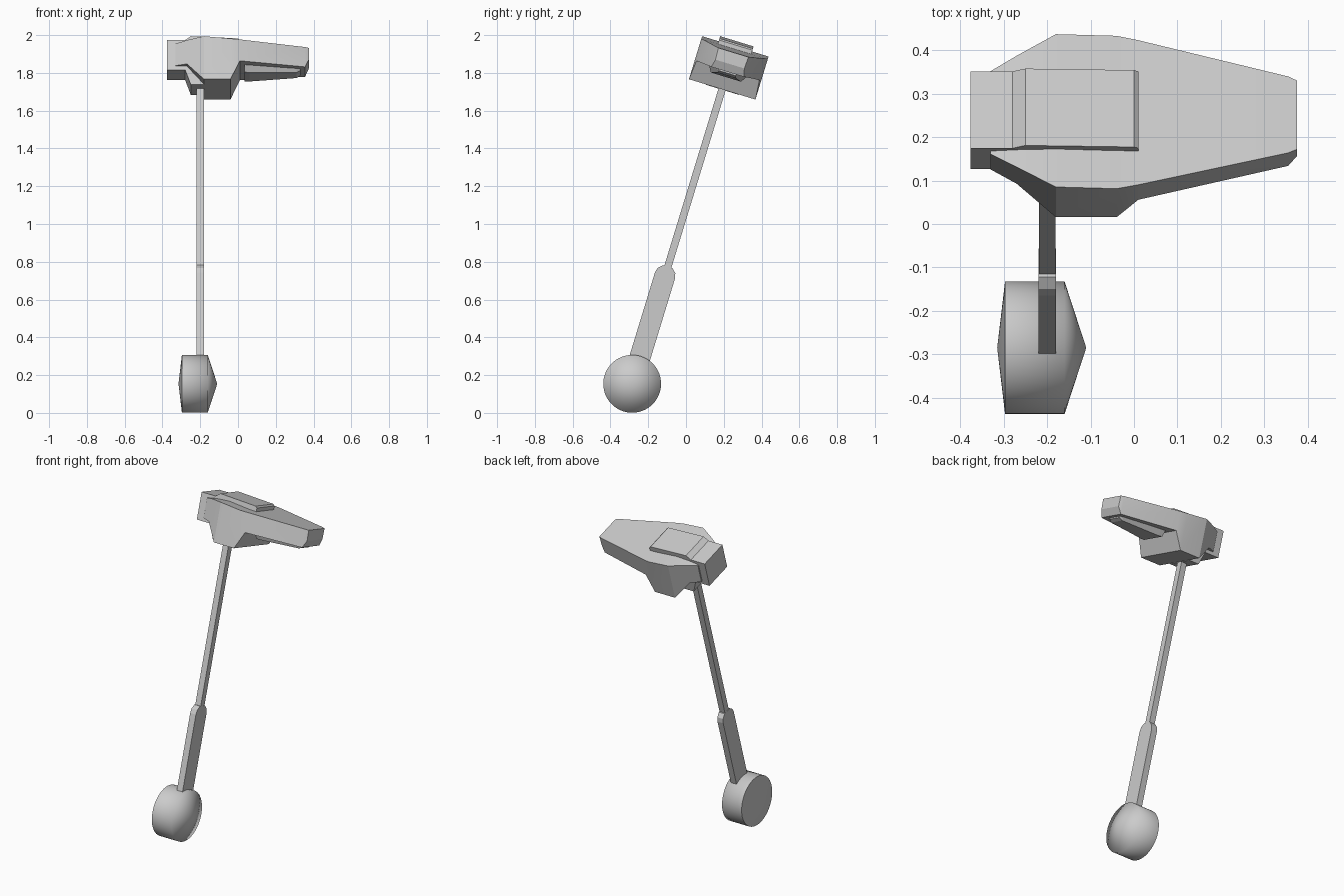
import bpy, bmesh, math
from mathutils import Matrix

if "Cube" in bpy.data.objects:
    bpy.data.objects.remove(bpy.data.objects["Cube"])

# Everything is modelled upright around the wheel hub, then leaned back
LEAN = Matrix.Translation((0, -0.285, 0.154)) @ Matrix.Rotation(math.radians(-17), 4, 'X')

grey = bpy.data.materials.new("light_grey")
grey.diffuse_color = (0.6, 0.6, 0.6, 1)
grey.use_nodes = True
grey.node_tree.nodes["Principled BSDF"].inputs["Base Color"].default_value = grey.diffuse_color


def finish(name, bm, smooth=None):
    bmesh.ops.recalc_face_normals(bm, faces=bm.faces)
    bm.transform(LEAN)
    mesh = bpy.data.meshes.new(name)
    bm.to_mesh(mesh)
    bm.free()
    mesh.materials.append(grey)
    obj = bpy.data.objects.new(name, mesh)
    bpy.context.collection.objects.link(obj)
    if smooth:
        bpy.ops.object.select_all(action='DESELECT')
        obj.select_set(True)
        bpy.context.view_layer.objects.active = obj
        bpy.ops.object.shade_smooth_by_angle(angle=math.radians(smooth))
    return obj


def prism(name, points, a, b, axis):
    """Extrude a closed profile from a to b along x (y,z points) or y (x,z points)."""
    bm = bmesh.new()
    put = (lambda p, t: (t, p[0], p[1])) if axis == 'X' else (lambda p, t: (p[0], t, p[1]))
    lo = [bm.verts.new(put(p, a)) for p in points]
    hi = [bm.verts.new(put(p, b)) for p in points]
    bm.faces.new(lo)
    bm.faces.new(hi)
    for i in range(len(points)):
        j = (i + 1) % len(points)
        bm.faces.new((lo[i], lo[j], hi[j], hi[i]))
    return finish(name, bm)


def loft(name, stations, smooth=None):
    """Box sections along x: (x, half width top, half width bottom, top, bottom)."""
    bm = bmesh.new()
    rings = [[bm.verts.new(c) for c in
              ((x, -wt, t), (x, wt, t), (x, wb, b), (x, -wb, b))]
             for x, wt, wb, t, b in stations]
    for r, s in zip(rings, rings[1:]):
        for i in range(4):
            j = (i + 1) % 4
            bm.faces.new((r[i], r[j], s[j], s[i]))
    bm.faces.new(rings[0])
    bm.faces.new(rings[-1])
    return finish(name, bm, smooth)


# Wheel: lathe about x, shallow cone inside, soft dome-like cone outside
R, N = 0.153, 48
bm = bmesh.new()
rims = [[bm.verts.new((x, R * math.cos(2 * math.pi * i / N), R * math.sin(2 * math.pi * i / N)))
         for i in range(N)] for x in (-0.297, -0.16)]
left, right = bm.verts.new((-0.315, 0, 0)), bm.verts.new((-0.11, 0, 0))
for i in range(N):
    j = (i + 1) % N
    bm.faces.new((rims[0][i], rims[0][j], rims[1][j], rims[1][i]))
    bm.faces.new((left, rims[0][i], rims[0][j]))
    bm.faces.new((right, rims[1][i], rims[1][j]))
    bm.edges.get((rims[0][i], rims[0][j])).smooth = False
for f in bm.faces:
    f.smooth = True
finish("wheel", bm)

# Leg: thin upper strut and wider lower strut with a rounded top
prism("upper_strut", [(-0.02, 0.6), (0.019, 0.6), (0.019, 1.7), (-0.02, 1.7)],
      -0.219, -0.181, 'X')
prism("lower_strut", [(-0.057, 0.1), (0.054, 0.1), (0.054, 0.6), (0.047, 0.627), (0.025, 0.648),
                      (-0.028, 0.648), (-0.05, 0.627), (-0.057, 0.6)], -0.22, -0.18, 'X')

# Hull: wide tapered body with a deep belly and a long nose
loft("hull", [(-0.33, 0.1, 0.1, 1.852, 1.731),
              (-0.27, 0.134, 0.134, 1.862, 1.73),
              (-0.18, 0.184, 0.184, 1.868, 1.63),
              (-0.04, 0.184, 0.184, 1.855, 1.63),
              (0.01, 0.174, 0.174, 1.853, 1.735),
              (0.355, 0.092, 0.09, 1.836, 1.727),
              (0.375, 0.083, 0.08, 1.834, 1.77)], 15)

# Panel slung under the nose
loft("nose_panel", [(0.035, 0.115, 0.085, 1.75, 1.70),
                    (0.06, 0.112, 0.08, 1.75, 1.698),
                    (0.31, 0.065, 0.05, 1.74, 1.708),
                    (0.33, 0.06, 0.045, 1.74, 1.72)])

# Spine: tail block, raised deck plate and the bracket down to the leg
prism("spine_bracket", [(-0.377, 1.874), (-0.28, 1.874), (-0.25, 1.896), (0.0, 1.884),
                        (0.01, 1.875), (0.01, 1.84), (-0.18, 1.84), (-0.18, 1.628),
                        (-0.25, 1.628), (-0.28, 1.71), (-0.377, 1.71)], -0.0925, 0.0925, 'Y')
